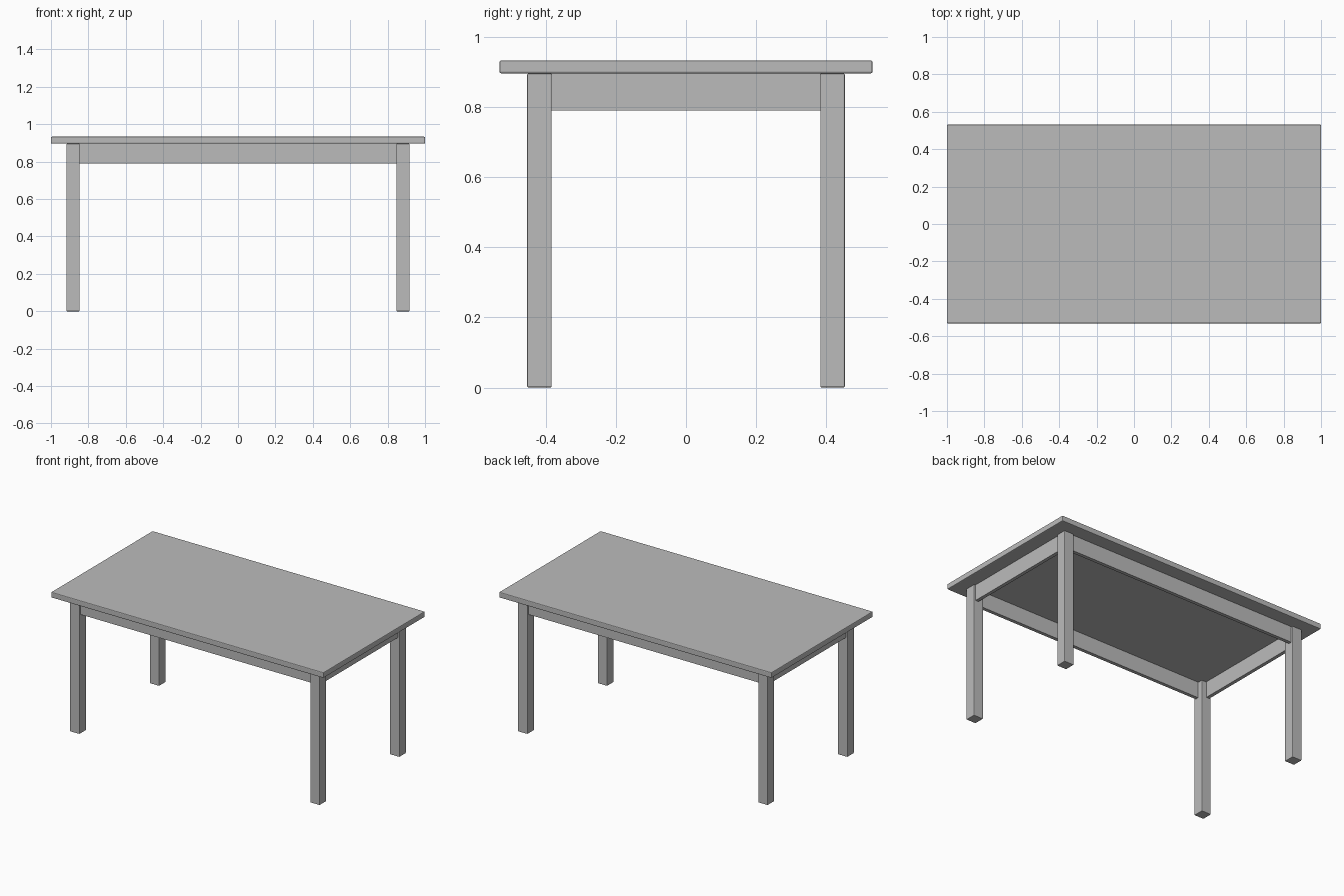
import bpy

cube = bpy.data.objects.get("Cube")
if cube:
    bpy.data.objects.remove(cube, do_unlink=True)

# Single plain grey finish
grey = bpy.data.materials.new("plain grey")
grey.use_nodes = True
grey.diffuse_color = (0.5, 0.5, 0.5, 1)
grey.node_tree.nodes["Principled BSDF"].inputs["Base Color"].default_value = (0.5, 0.5, 0.5, 1)


def box(name, low, high, bevel=0.0):
    """Box between two corners, with optional softened edges."""
    bpy.ops.mesh.primitive_cube_add(
        size=1, location=[(a + b) / 2 for a, b in zip(low, high)])
    obj = bpy.context.object
    obj.name = name
    obj.scale = [b - a for a, b in zip(low, high)]
    bpy.ops.object.transform_apply(location=False, rotation=False, scale=True)
    obj.data.materials.append(grey)
    if bevel:
        mod = obj.modifiers.new("soft edges", "BEVEL")
        mod.width = bevel
        mod.segments = 2
    return obj


TOP_Z, UNDER_Z, RAIL_Z = 0.933, 0.896, 0.79
LEG_X, LEG_Y, LEG = 0.917, 0.453, 0.07    # outer leg faces and leg width
OUT, INN = 0.012, 0.035                   # rail faces, set in from the leg face

# Tabletop
box("tabletop", (-1, -0.532, UNDER_Z), (1, 0.532, TOP_Z), 0.005)

# Four square legs
for sx, side in ((-1, "right"), (1, "left")):
    for sy, end in ((-1, "front"), (1, "back")):
        cx, cy, h = sx * (LEG_X - LEG / 2), sy * (LEG_Y - LEG / 2), LEG / 2
        box(f"{end}_{side}_leg", (cx - h, cy - h, 0), (cx + h, cy + h, UNDER_Z), 0.004)

# Rails between the legs, under the top
half = (INN - OUT) / 2
end_x, end_y = LEG_X - LEG + 0.01, LEG_Y - LEG + 0.01
for s, end, side in ((-1, "front", "right"), (1, "back", "left")):
    y = s * (LEG_Y - OUT - half)
    box(f"{end}_rail", (-end_x, y - half, RAIL_Z), (end_x, y + half, UNDER_Z))
    x = s * (LEG_X - OUT - half)
    box(f"{side}_rail", (x - half, -end_y, RAIL_Z), (x + half, end_y, UNDER_Z))
